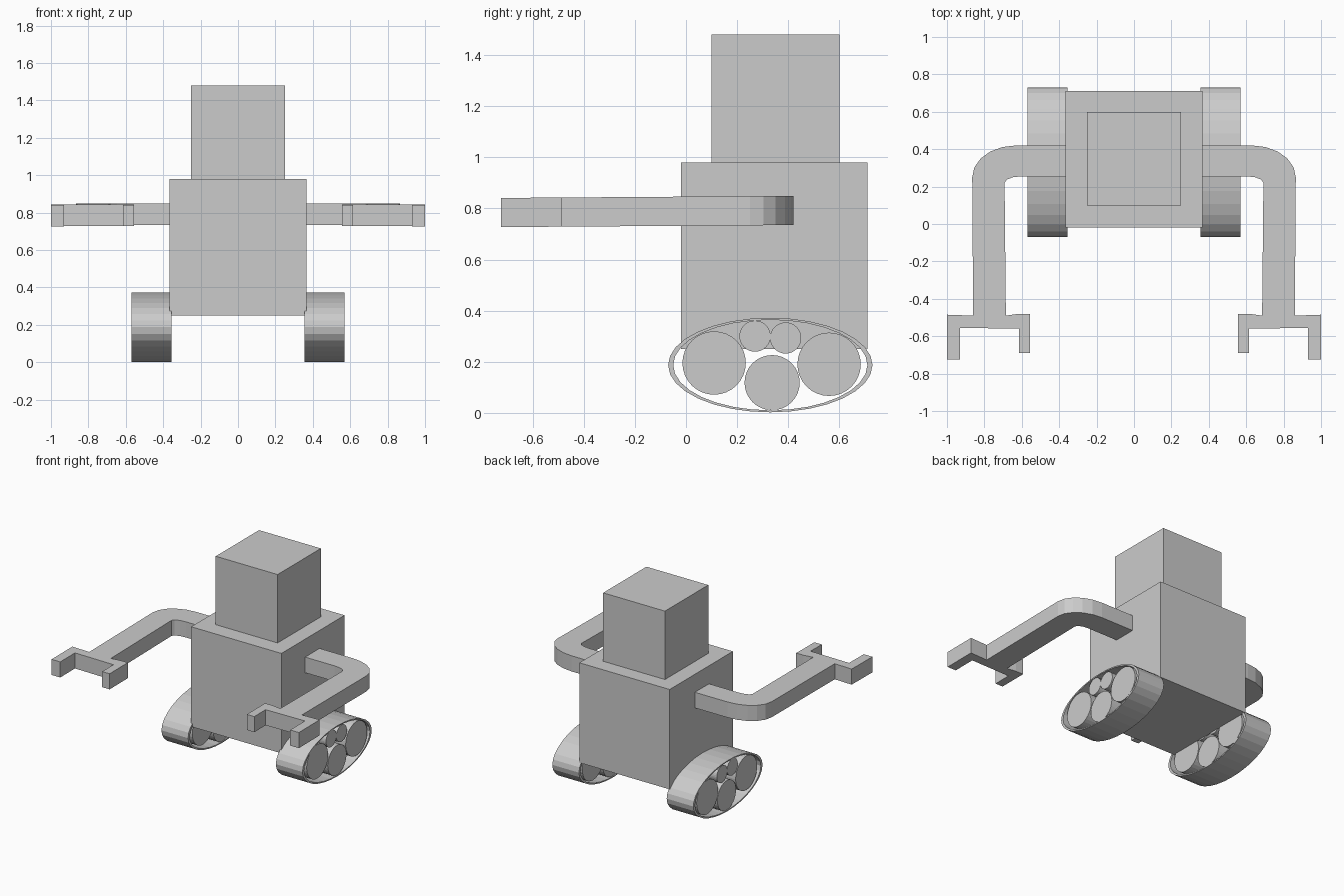
import bpy, bmesh
from math import cos, sin, pi, radians

if "Cube" in bpy.data.objects:
    bpy.data.objects.remove(bpy.data.objects["Cube"])

GREY = (0.6, 0.6, 0.6, 1.0)
grey = bpy.data.materials.new("plain grey")
grey.use_nodes = True
grey.diffuse_color = GREY
grey.node_tree.nodes["Principled BSDF"].inputs["Base Color"].default_value = GREY


def finish(name, bm):
    """Turn a bmesh into a grey, flat-shaded object."""
    bmesh.ops.recalc_face_normals(bm, faces=bm.faces[:])
    mesh = bpy.data.meshes.new(name)
    bm.to_mesh(mesh)
    bm.free()
    mesh.materials.append(grey)
    obj = bpy.data.objects.new(name, mesh)
    bpy.context.collection.objects.link(obj)
    return obj


def box(name, x, y, z):
    bm = bmesh.new()
    bmesh.ops.create_cube(bm, size=1)
    for v in bm.verts:
        for axis, (low, high) in enumerate((x, y, z)):
            v.co[axis] = low if v.co[axis] < 0 else high
    return finish(name, bm)


def prism(name, points, depth):
    """Extrude a closed outline of 3D points along the depth vector."""
    bm = bmesh.new()
    face = bm.faces.new([bm.verts.new(p) for p in points])
    made = bmesh.ops.extrude_face_region(bm, geom=[face], use_keep_orig=True)
    new_verts = [g for g in made["geom"] if isinstance(g, bmesh.types.BMVert)]
    bmesh.ops.translate(bm, verts=new_verts, vec=depth)
    return finish(name, bm)


def ellipse(x, y, z, ry, rz, count=32):
    steps = [2 * pi * i / count for i in range(count)]
    return [(x, y + ry * cos(a), z + rz * sin(a)) for a in steps]


def arc(cx, cy, rx, ry, start, end, count):
    angles = [radians(start + (end - start) * i / count) for i in range(count + 1)]
    return [(cx + rx * cos(a), cy + ry * sin(a)) for a in angles]


def track_ring(name, x0, x1):
    """Open oval band with a thin wall."""
    bm = bmesh.new()
    loops = []
    for x, ry, rz in ((x0, 0.40, 0.185), (x1, 0.40, 0.185),
                      (x1, 0.38, 0.177), (x0, 0.38, 0.177)):
        loops.append([bm.verts.new(p) for p in ellipse(x, 0.33, 0.187, ry, rz)])
    count = len(loops[0])
    for k in range(4):
        a, b = loops[k], loops[(k + 1) % 4]
        for i in range(count):
            j = (i + 1) % count
            bm.faces.new((a[i], a[j], b[j], b[i]))
    return finish(name, bm)


# Body and head
box("body", (-0.365, 0.365), (-0.02, 0.71), (0.25, 0.98))
box("head", (-0.25, 0.25), (0.10, 0.60), (0.98, 1.48))

# Arm outline seen from above: shoulder, bend, forearm and two-pronged hand
arm_outline = (
    [(0.35, 0.42)]
    + arc(0.63, 0.25, 0.235, 0.17, 90, 0, 5)
    + [(0.86, -0.49), (1.0, -0.485), (1.0, -0.725), (0.93, -0.725),
       (0.93, -0.555), (0.615, -0.56), (0.615, -0.69), (0.555, -0.69),
       (0.555, -0.48), (0.615, -0.48), (0.685, -0.49)]
    + arc(0.60, 0.22, 0.092, 0.035, 0, 90, 3)
    + [(0.35, 0.255)]
)

# Wheels inside each track: y, z, radius
wheels = {
    "front_wheel": (0.11, 0.195, 0.124),
    "rear_wheel": (0.56, 0.19, 0.124),
    "lower_wheel": (0.337, 0.118, 0.108),
    "upper_front_roller": (0.27, 0.30, 0.061),
    "upper_rear_roller": (0.39, 0.293, 0.061),
}

for side, s in (("left", 1), ("right", -1)):
    # Arm dips very slightly towards the hand
    points = [(s * x, y, 0.732 + 0.007 * y) for x, y in arm_outline]
    prism(side + "_arm", points, (0, 0, 0.114))
    track_ring(side + "_track", s * 0.355, s * 0.57)
    for name, (y, z, r) in wheels.items():
        prism(side + "_" + name, ellipse(s * 0.36, y, z, r, r), (s * 0.205, 0, 0))
